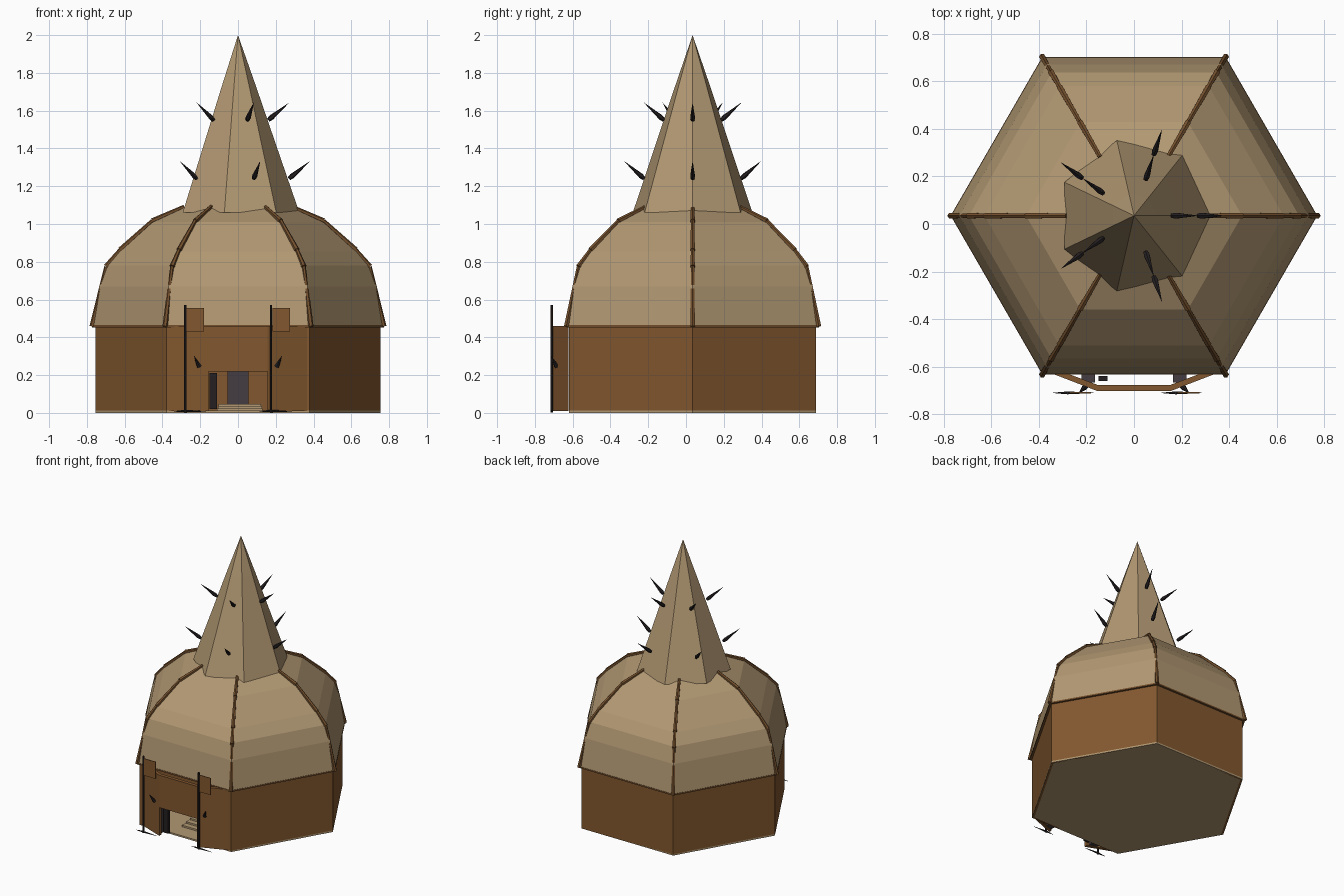
import bpy, bmesh, math
from mathutils import Vector

if "Cube" in bpy.data.objects:
    bpy.data.objects.remove(bpy.data.objects["Cube"])

CY = 0.035          # centre of the round hut in y


def material(name, rgb):
    m = bpy.data.materials.new(name)
    m.diffuse_color = (*rgb, 1)
    m.use_nodes = True
    m.node_tree.nodes["Principled BSDF"].inputs["Base Color"].default_value = m.diffuse_color
    return m


WOOD = material("brown wood", (0.225, 0.097, 0.028))
TRIM = material("rib brown", (0.175, 0.080, 0.026))
HIDE = material("tan hide", (0.445, 0.315, 0.170))
BLACK = material("black iron", (0.018, 0.014, 0.016))
DARK = material("dark grey", (0.060, 0.045, 0.052))


def finish(name, bm, mat):
    bmesh.ops.recalc_face_normals(bm, faces=bm.faces)
    me = bpy.data.meshes.new(name)
    bm.to_mesh(me)
    bm.free()
    me.materials.append(mat)
    ob = bpy.data.objects.new(name, me)
    bpy.context.collection.objects.link(ob)
    return ob


def polar(r, a, z):
    return Vector((r * math.cos(a), CY + r * math.sin(a), z))


def loft(name, rings, n, mat):
    """Flat-sided solid from (radius, height) rings about the hut axis."""
    bm = bmesh.new()
    rows = []
    for r, z in rings:
        if r == 0:
            rows.append([bm.verts.new((0, CY, z))] * n)
        else:
            rows.append([bm.verts.new(polar(r, math.tau * i / n, z)) for i in range(n)])
    for a, b in zip(rows, rows[1:]):
        for i in range(n):
            j = (i + 1) % n
            bm.faces.new(list(dict.fromkeys((a[i], a[j], b[j], b[i]))))
    for row in (rows[0], rows[-1]):
        if row[0] is not row[1]:
            bm.faces.new(row)
    return finish(name, bm, mat)


def prism(name, pts, z0, z1, mat):
    """Upright solid from a plan outline."""
    bm = bmesh.new()
    lo = [bm.verts.new((x, y, z0)) for x, y in pts]
    hi = [bm.verts.new((x, y, z1)) for x, y in pts]
    bm.faces.new(lo)
    bm.faces.new(hi)
    for i in range(len(pts)):
        j = (i + 1) % len(pts)
        bm.faces.new((lo[i], lo[j], hi[j], hi[i]))
    return finish(name, bm, mat)


def box(name, x0, x1, y0, y1, z0, z1, mat):
    return prism(name, [(x0, y0), (x1, y0), (x1, y1), (x0, y1)], z0, z1, mat)


def rods(name, segments, mat, n=6):
    """Tapered rods given as (start, end, start radius, end radius)."""
    bm = bmesh.new()
    for p, q, r0, r1 in segments:
        p, q = Vector(p), Vector(q)
        d = q - p
        mtx = d.to_track_quat('Z', 'Y').to_matrix().to_4x4()
        mtx.translation = (p + q) / 2
        bmesh.ops.create_cone(bm, cap_ends=True, segments=n, radius1=r0,
                              radius2=r1, depth=d.length, matrix=mtx)
    return finish(name, bm, mat)


# Hexagonal floor and walls, with a doorway left in the front wall
loft("floor", [(0.755, 0), (0.755, 0.012)], 6, HIDE)
WALL_TOP, DOOR_TOP, DOOR_X = 0.465, 0.22, 0.155
bm = bmesh.new()


def panel(a, b, z0, z1):
    bm.faces.new([bm.verts.new((p[0], p[1], z))
                  for p, z in ((a, z0), (b, z0), (b, z1), (a, z1))])


corners = [polar(0.755, math.tau * i / 6, 0) for i in range(6)]
for i in range(6):
    a, b = corners[i], corners[(i + 1) % 6]
    if i == 4:
        l, r = (-DOOR_X, a.y), (DOOR_X, a.y)
        panel(a, l, 0, WALL_TOP)
        panel(l, r, DOOR_TOP, WALL_TOP)
        panel(r, b, 0, WALL_TOP)
    else:
        panel(a, b, 0, WALL_TOP)
me = bpy.data.meshes.new("walls")
bm.to_mesh(me)
bm.free()
me.materials.append(WOOD)
walls = bpy.data.objects.new("walls", me)
bpy.context.collection.objects.link(walls)
solid = walls.modifiers.new("thickness", 'SOLIDIFY')
solid.thickness = 0.015
solid.offset = -1

# Domed hide roof, its eave and the ribs along its corners
loft("roof_dome", [(0.77, 0.462), (0.735, 0.67), (0.695, 0.78), (0.63, 0.855),
                   (0.455, 1.01), (0.285, 1.088)], 6, HIDE)
loft("eave", [(0.772, 0.453), (0.772, 0.464)], 6, TRIM)
path = [(0.772, 0.458), (0.698, 0.775), (0.625, 0.862), (0.455, 1.016), (0.285, 1.092)]
ribs = []
for i in range(6):
    ang = math.tau * i / 6
    for (r0, z0), (r1, z1) in zip(path, path[1:]):
        ribs.append((polar(r0, ang, z0), polar(r1, ang, z1), 0.014, 0.010))
rods("roof_ribs", ribs, TRIM)

# Seven-sided spire with two rows of spikes
loft("spire", [(0.325, 1.06), (0.208, 1.40), (0.095, 1.73), (0, 2.0)], 7, HIDE)
spikes = []
for r, z in ((0.16, 1.55), (0.27, 1.24)):
    for i in range(5):
        ang = math.tau * i / 5
        a, b = polar(r, ang, z), polar(r + 0.11, ang, z + 0.092)
        mid = a.lerp(b, 0.15)
        spikes += [(a, mid, 0.010, 0.014), (mid, b, 0.014, 0.0005)]
rods("spire_spikes", spikes, BLACK)

# Porch: two slanted side panels and a lintel over the opening
for s, side in ((-1, "left"), (1, "right")):
    prism("porch_panel_" + side, [(s * 0.365, -0.622), (s * 0.155, -0.703),
                                  (s * 0.155, -0.677), (s * 0.30, -0.622)],
          0.01, 0.46, WOOD)
    box("door_leaf_" + side, *sorted((s * 0.165, s * 0.22)), -0.668, -0.625, 0.012, 0.21, DARK)
box("porch_lintel", -0.155, 0.155, -0.703, -0.677, DOOR_TOP, 0.46, WOOD)
box("open_door", -0.15, -0.112, -0.66, -0.64, 0.02, 0.21, BLACK)

# Steps and dark seat inside the doorway
for k in range(3):
    box(f"step_{k + 1}", -0.11 + 0.004 * k, 0.13 - 0.004 * k, -0.50 + 0.04 * k, -0.25,
        0.012 + 0.012 * k, 0.024 + 0.012 * k, HIDE)
box("dark_seat", -0.055, 0.055, -0.38, -0.30, 0.048, 0.26, DARK)

# Banner poles with flags, ground braces and porch horns
for x, side in ((-0.28, "left"), (0.175, "right")):
    s = -1 if x < 0 else 1
    rods("banner_pole_" + side, [((x, -0.711, 0.003), (x, -0.711, 0.572), 0.007, 0.007)], BLACK)
    box("banner_" + side, x + 0.008, x + 0.1, -0.713, -0.708, 0.43, 0.556, WOOD)
    rods("pole_foot_" + side, [((x, -0.711, 0.01), (x + d, -0.711, 0.008), 0.007, 0.001)
                               for d in (-0.06, 0.11)], BLACK)
    a, b = Vector((s * 0.205, -0.685, 0.245)), Vector((s * 0.232, -0.712, 0.30))
    rods("porch_horn_" + side, [(a, b, 0.013, 0.001)], BLACK)
